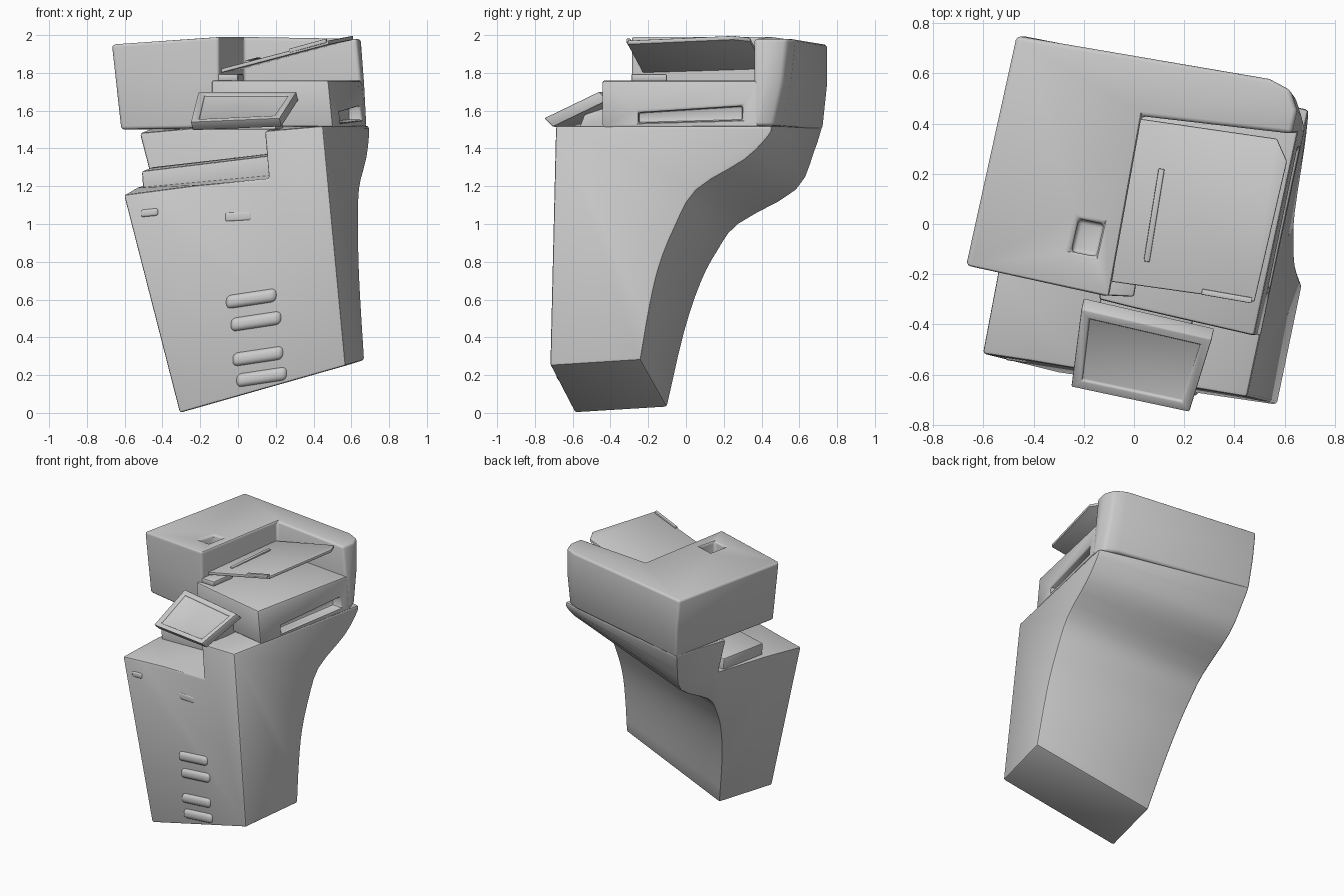
import bpy, bmesh
from math import radians
from mathutils import Vector

if "Cube" in bpy.data.objects:
    bpy.data.objects.remove(bpy.data.objects["Cube"])


def finish(ob, bevel, segments=2):
    bpy.ops.object.select_all(action='DESELECT')
    ob.select_set(True)
    bpy.context.view_layer.objects.active = ob
    if bevel:
        m = ob.modifiers.new("bevel", 'BEVEL')
        m.width, m.segments = bevel, segments
        m.limit_method, m.angle_limit = 'ANGLE', radians(35)
        bpy.ops.object.modifier_apply(modifier=m.name)
    bpy.ops.object.shade_smooth_by_angle(angle=radians(35))


def loft(name, rings):
    """Closed solid through rings that have equal point counts."""
    bm = bmesh.new()
    vs = [[bm.verts.new(p) for p in r] for r in rings]
    n = len(rings[0])
    for a, b in zip(vs, vs[1:]):
        for i in range(n):
            j = (i + 1) % n
            bm.faces.new((a[i], a[j], b[j], b[i]))
    bm.faces.new(vs[0][::-1])
    bm.faces.new(vs[-1])
    bmesh.ops.recalc_face_normals(bm, faces=bm.faces)
    me = bpy.data.meshes.new(name)
    bm.to_mesh(me)
    bm.free()
    ob = bpy.data.objects.new(name, me)
    bpy.context.collection.objects.link(ob)
    return ob


def plate(name, pts, offset):
    """Flat polygon thickened along an offset vector."""
    o = Vector(offset)
    return loft(name, [pts, [Vector(p) + o for p in pts]])


def cut(ob, cutter):
    cutter.hide_render = True
    bpy.context.view_layer.objects.active = ob
    m = ob.modifiers.new("cut", 'BOOLEAN')
    m.object, m.operation, m.solver = cutter, 'DIFFERENCE', 'EXACT'
    bpy.ops.object.modifier_apply(modifier=m.name)
    bpy.data.objects.remove(cutter)


def spline(pts, steps=3):
    """Catmull-Rom curve through 2D points."""
    p = [Vector(q) for q in pts]
    p = [2 * p[0] - p[1]] + p + [2 * p[-1] - p[-2]]
    out = []
    for i in range(1, len(p) - 2):
        a, b, c, d = p[i - 1:i + 3]
        for k in range(steps):
            t = k / steps
            out.append(0.5 * (2 * b + (c - a) * t + (2 * a - 5 * b + 4 * c - d) * t * t
                              + (3 * b - a - 3 * c + d) * t ** 3))
    return out + [p[-2]]


# Leaning side planes and front plane of the machine
def right(y, z):
    return (0.749 + 0.214 * y - 0.0995 * z, y, z)


def left(y, z):
    return (-0.18 + 0.22 * y - 0.27 * min(z, 1.5) - 0.11 * max(0, z - 1.5), y, z)


def front(x, z):
    return -0.638 - 0.154 * x + 0.022 * z


# Body: S-curved back lofted from left side to right side
back_r = spline([(-.24, .28), (-.19, .57), (-.14, .78), (-.06, .98), (.055, 1.18),
                 (.31, 1.34), (.44, 1.47), (.455, 1.52)])
back_l = spline([(-.10, .03), (-.01, .42), (.08, .69), (.17, .86), (.28, 1.0),
                 (.585, 1.18), (.68, 1.38), (.725, 1.52)])
side_r = [right(y, z) for y, z in [(-.69, 1.52), (-.72, .25)] + [tuple(v) for v in back_r]]
side_l = [left(y, z) for y, z in [(-.50, 1.42), (-.59, 0)] + [tuple(v) for v in back_l]]
body = loft("body", [side_l, side_r])

# Paper output recess, open to the front and left
recess = loft("recess_cutter", [
    [(-1.0, -.95, 1.06), (.10, -.95, 1.22), (.32, .13, 1.29), (-1.0, .34, 1.17)],
    [(-1.0, -.95, 1.7), (.06, -.95, 1.7), (.28, .13, 1.7), (-1.0, .34, 1.7)]])
cut(body, recess)
finish(body, .014)

# Tray step inside the recess
finish(loft("output_tray", [
    [(-.50, -.20, 1.14), (.24, -.30, 1.22), (.32, .14, 1.24), (-.45, .20, 1.15)],
    [(-.51, -.20, 1.28), (.23, -.30, 1.37), (.32, .14, 1.39), (-.46, .20, 1.30)]]), .012)


# Head: L-shaped feeder housing wrapping the document tray
def head_ring(z_left, z_mid, z_right, y_bl, y_br):
    return [left(-.165, z_left), (-.10, -.29, z_mid), (.03, .43, z_mid),
            right(.36, z_right), right(y_br - .09, z_right),
            (right(y_br, z_right)[0] - .045, y_br - .01, z_right),
            (right(y_br, z_right)[0] - .13, y_br + .035, z_right), left(y_bl, z_left)]


head = loft("feeder_housing", [head_ring(1.50, 1.51, 1.52, .725, .47),
                               head_ring(1.74, 1.75, 1.75, .75, .52),
                               head_ring(1.95, 1.99, 1.98, .75, .545)])
pocket = [(-.25, -.11), (-.15, -.13), (-.12, .00), (-.22, .02)]
cut(head, loft("pocket_cutter", [[(x, y, z) for x, y in pocket] for z in (1.88, 2.1)]))
finish(head, .022, 3)

# Scanner slab with the grip slot on its right side
slab = loft("scanner_slab", [
    [(-.14, -.30, z), (.0, -.335, z), right(-.445, z), right(.38, z), (.0, .46, z)]
    for z in (1.515, 1.76)])
slot = []
for y, z0, z1 in ((-.25, 1.535, 1.59), (.30, 1.55, 1.625)):
    x = right(y, 1.58)[0]
    slot.append([(x - .07, y, z0), (x + .1, y, z0), (x + .1, y, z1), (x - .07, y, z1)])
cut(slab, loft("slot_cutter", slot))
finish(slab, .012)

# Slanted document tray with paper guides
finish(plate("document_tray", [(-.09, -.23, 1.80), (.48, -.31, 1.95), (.61, .25, 1.975),
                               (.57, .34, 1.965), (.02, .42, 1.82)], (0, 0, .022)), .006)
for name, a, b in (("inner_guide", (.05, -.15, 1.845), (.11, .22, 1.86)),
                   ("front_guide", (.27, -.27, 1.905), (.47, -.305, 1.96))):
    d = (Vector(b) - Vector(a)).normalized().cross(Vector((0, 0, 1))) * .012
    a, b = Vector(a), Vector(b)
    finish(plate(name, [a - d, b - d, b + d, a + d], (0, 0, .022)), .004)

# Feeder flap beside the tray
finish(plate("feeder_flap", [(-.11, -.285, 1.755), (.0, -.29, 1.755), (.03, -.10, 1.755),
                             (-.08, -.10, 1.755)], (0, 0, .04)), .01)

# Control panel with recessed screen, and its support
panel = plate("control_panel", [(-.25, -.65, 1.54), (.22, -.75, 1.56),
                                (.31, -.46, 1.70), (-.21, -.34, 1.70)], (.01, .045, -.045))
bm = bmesh.new()
bm.from_mesh(panel.data)
top = max(bm.faces, key=lambda f: f.normal.z)
bmesh.ops.inset_region(bm, faces=[top], thickness=.05, depth=0)
bmesh.ops.inset_region(bm, faces=[top], thickness=.004, depth=-.01)
bm.to_mesh(panel.data)
bm.free()
finish(panel, .006)
finish(loft("panel_support", [
    [(-.17, -.50, 1.50), (.20, -.57, 1.50), (.24, -.36, 1.50), (-.13, -.28, 1.50)],
    [(-.17, -.46, 1.58), (.20, -.54, 1.58), (.24, -.36, 1.64), (-.13, -.28, 1.64)]]), .01)


# Raised parts on the front: rounded bars following the front plane
def front_bar(name, x, z, w, h, depth, bevel, slope=.15):
    ring = []
    for sx, sz in ((-1, -1), (1, -1), (1, 1), (-1, 1)):
        px = x + sx * w / 2
        pz = z + sz * h / 2 + slope * sx * w / 2
        ring.append((px, front(px, pz) - depth, pz))
    finish(plate(name, ring, (.02, .07, 0)), bevel, 4)


for i, (x, z) in enumerate([(.065, .605), (.09, .485), (.10, .30), (.12, .19)]):
    front_bar(f"drawer_handle_{i + 1}", x, z, .27, .075, .018, .03)
front_bar("cover_latch", 0, 1.04, .14, .05, .006, .012, .05)
front_bar("left_latch", -.47, 1.06, .09, .04, .006, .012, .1)
front_bar("column_button", .31, 1.43, .11, .05, .004, .012, .05)
